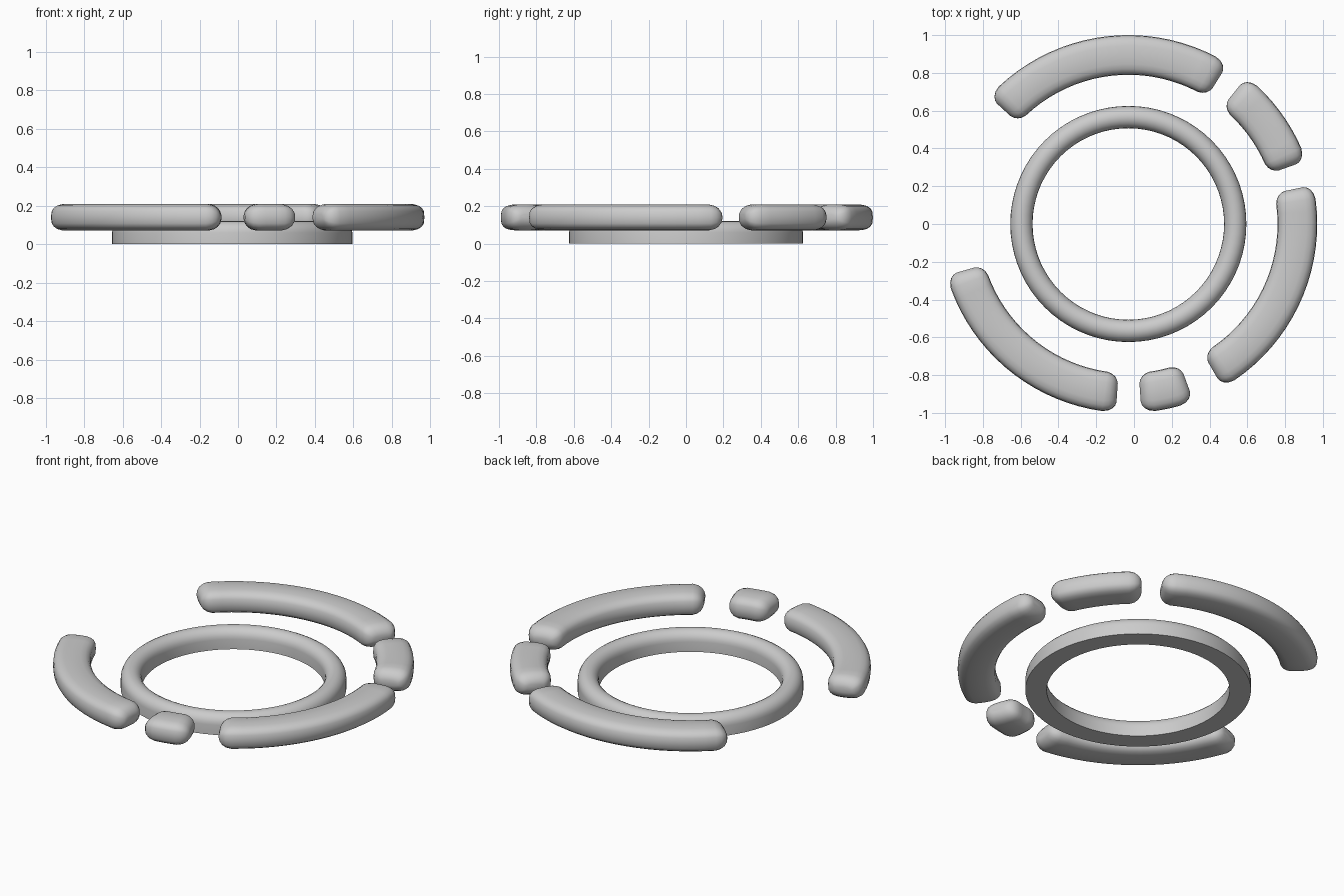
import bpy, bmesh
from math import sin, cos, pi, radians, copysign

if "Cube" in bpy.data.objects:
    bpy.data.objects.remove(bpy.data.objects["Cube"])

CX = -0.03          # common centre of ring and arcs


def sweep(name, sections, closed):
    """Skin a list of equal-length point loops into one smooth object."""
    bm = bmesh.new()
    loops = [[bm.verts.new(p) for p in s] for s in sections]
    n = len(loops[0])
    pairs = list(zip(loops, loops[1:] + loops[:1])) if closed else list(zip(loops, loops[1:]))
    for a, b in pairs:
        for i in range(n):
            j = (i + 1) % n
            bm.faces.new((a[i], a[j], b[j], b[i]))
    if not closed:
        bm.faces.new(loops[0])
        bm.faces.new(loops[-1])
    bmesh.ops.recalc_face_normals(bm, faces=bm.faces)
    me = bpy.data.meshes.new(name)
    bm.to_mesh(me)
    bm.free()
    ob = bpy.data.objects.new(name, me)
    bpy.context.collection.objects.link(ob)
    bpy.ops.object.select_all(action='DESELECT')
    ob.select_set(True)
    bpy.context.view_layer.objects.active = ob
    bpy.ops.object.shade_smooth_by_angle(angle=radians(50))
    return ob


def around(angle, profile):
    """Place a (radius, z) profile at an angle about the centre."""
    return [(CX + r * cos(angle), r * sin(angle), z) for r, z in profile]


# Inner ring: flat base, straight walls, rounded top
R, W = 0.566, 0.059
profile = [(R + W, 0), (R + W, 0.06)]
profile += [(R + W * cos(pi * k / 10), 0.06 + 0.06 * sin(pi * k / 10)) for k in range(1, 10)]
profile += [(R - W, 0.06), (R - W, 0)]
sweep("inner_ring", [around(2 * pi * k / 72, profile) for k in range(72)], True)


# Outer arc segments: puffy rounded-box section with softened ends
ARC_R, HALF_W, HALF_H, MID_Z = 0.895, 0.105, 0.07, 0.14
CAP = [(0.0, 0.055), (0.005, 0.038), (0.018, 0.02), (0.038, 0.007), (0.065, 0.0)]


def section(inset):
    pts = []
    for k in range(20):
        t = 2 * pi * k / 20
        c, s = cos(t), sin(t)
        pts.append((ARC_R + (HALF_W - inset) * copysign(abs(c) ** (2 / 3), c),
                    MID_Z + (HALF_H - inset) * copysign(abs(s) ** (2 / 3), s)))
    return pts


def arc(name, start, end):
    a, b = radians(start), radians(end)
    caps = [(d / ARC_R, inset) for d, inset in CAP]
    inner = caps[-1][0]
    steps = max(2, int((end - start) / 4))
    stations = [(a + d, i) for d, i in caps[:-1]]
    stations += [(a + inner + (b - a - 2 * inner) * k / steps, 0) for k in range(steps + 1)]
    stations += [(b - d, i) for d, i in reversed(caps[:-1])]
    sweep(name, [around(t, section(i)) for t, i in stations], False)


for name, start, end in [("back_arc", 58.2, 137.5),
                         ("back_right_short_arc", 19.6, 51.2),
                         ("right_arc", -60, 11.9),
                         ("front_short_arc", -86, -69.8),
                         ("front_left_arc", 195.8, 266.2)]:
    arc(name, start, end)
